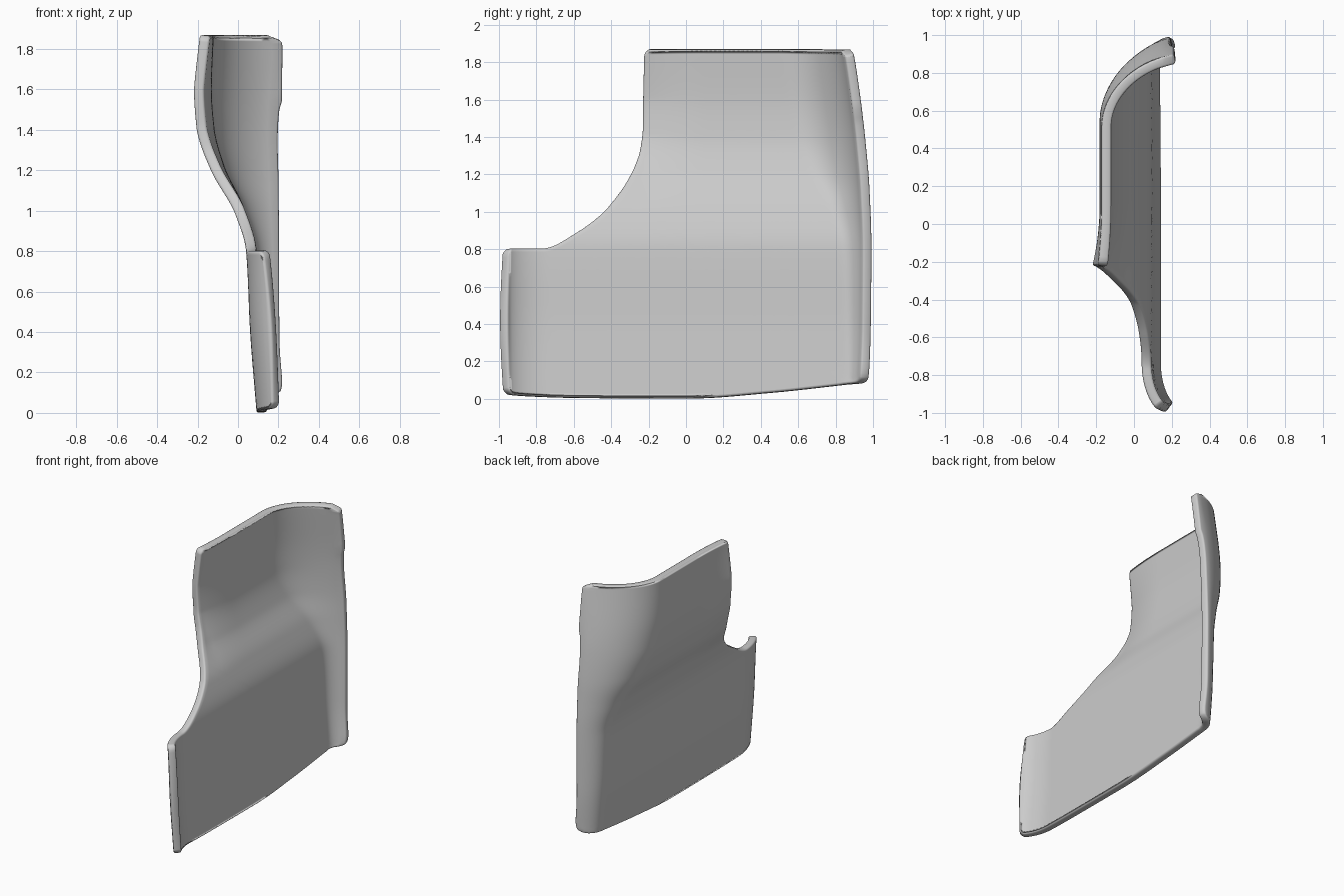
import bpy, bmesh, math

if "Cube" in bpy.data.objects:
    bpy.data.objects.remove(bpy.data.objects["Cube"])


def smooth_interp(keys, x):
    """Monotone cubic interpolation through (x, value) pairs."""
    n = len(keys)
    x = min(max(x, keys[0][0]), keys[-1][0])
    i = next((k for k in range(n - 1) if x <= keys[k + 1][0]), n - 2)

    def delta(k):
        return (keys[k + 1][1] - keys[k][1]) / (keys[k + 1][0] - keys[k][0])

    def slope(k):
        if k == 0:
            return delta(0)
        if k == n - 1:
            return delta(n - 2)
        a, b = delta(k - 1), delta(k)
        return 2 * a * b / (a + b) if a * b > 0 else 0

    h = keys[i + 1][0] - keys[i][0]
    t = (x - keys[i][0]) / h
    return ((2*t**3 - 3*t**2 + 1) * keys[i][1] + (t**3 - 2*t**2 + t) * h * slope(i)
            + (3*t**2 - 2*t**3) * keys[i + 1][1] + (t**3 - t**2) * h * slope(i + 1))


# Side outline: cut-out side (flap top, arc, upper edge) and far side (bottom, rear edge)
inner = [(-.985, .77), (-.965, .80), (-.77, .80), (-.58, .88), (-.46, .965), (-.40, 1.025),
         (-.37, 1.06), (-.34, 1.10), (-.285, 1.20), (-.24, 1.33), (-.222, 1.45),
         (-.22, 1.60), (-.218, 1.845), (-.195, 1.87)]
outer = [(-.983, .05), (-.96, .022), (-.57, .003), (0, 0), (.45, .03), (.85, .073),
         (.955, .083), (.978, .105), (.992, .40), (.995, .80), (.985, 1.10),
         (.96, 1.40), (.898, 1.845), (.88, 1.87)]

# Depth profile by height, and rear edge position by height
depth = [(0, .092), (.4, .06), (.8, .04), (1.0, -.02), (1.2, -.115), (1.4, -.168),
         (1.6, -.182), (1.87, -.172)]
rear = [(0, .97), (.1, .98), (.4, .995), (.8, .998), (1.1, .987), (1.4, .962), (1.87, .892)]


def curl(t):
    t = min(max(t, 0), 1)
    return 1 - (1 - t * t) ** .62


def shell_x(y, z):
    x = smooth_interp(depth, z)
    rise = .21 - x
    end = rise * curl((y - smooth_interp(rear, z) + rise) / rise)
    front = .115 * curl((-y - .74) / .26)
    lip = min(max((.1 - y) / .32, 0), 1) ** 2 * min(max((z - 1) / .4, 0), 1)
    lip *= .038 - .02 * max(0, (z - 1.6) / .27)
    return x + end + front - lip


def path(pts, s):
    return [smooth_interp([(i, p[c]) for i, p in enumerate(pts)], s) for c in (0, 1)]


# Sample stations along the outline, spaced by segment length
stations = [0]
for i in range(len(inner) - 1):
    n = max(2, math.ceil(max(math.dist(p[i], p[i + 1]) for p in (inner, outer)) / .035))
    stations += [i + (k + 1) / n for k in range(n)]

ROWS = 48
bm = bmesh.new()
grid = []
for s in stations:
    a, b = path(inner, s), path(outer, s)
    col = []
    for j in range(ROWS + 1):
        v = 1 - (1 - j / ROWS) ** 1.15
        y, z = (a[c] + (b[c] - a[c]) * v for c in (0, 1))
        y -= .014 * math.sin(math.pi * v) * max(0, 1 - s / 2)
        col.append(bm.verts.new((shell_x(y, z), y, z)))
    grid.append(col)
for a, b in zip(grid, grid[1:]):
    for j in range(ROWS):
        bm.faces.new((a[j], a[j + 1], b[j + 1], b[j]))

# Outer side faces -x, so the thickness grows towards +x
bm.normal_update()
if sum(f.normal.x * f.calc_area() for f in bm.faces) > 0:
    bmesh.ops.reverse_faces(bm, faces=bm.faces[:])
mesh = bpy.data.meshes.new("curved_panel")
bm.to_mesh(mesh)
bm.free()
panel = bpy.data.objects.new("curved_panel", mesh)
bpy.context.collection.objects.link(panel)

# Plate thickness and softened rim
solid = panel.modifiers.new("thickness", 'SOLIDIFY')
solid.thickness = .052
solid.offset = -1
bevel = panel.modifiers.new("soft_rim", 'BEVEL')
bevel.width = .011
bevel.segments = 2
bevel.limit_method = 'ANGLE'
bevel.angle_limit = math.radians(50)
bevel.use_clamp_overlap = False

bpy.context.view_layer.objects.active = panel
panel.select_set(True)
bpy.ops.object.shade_smooth_by_angle(angle=math.radians(40))
